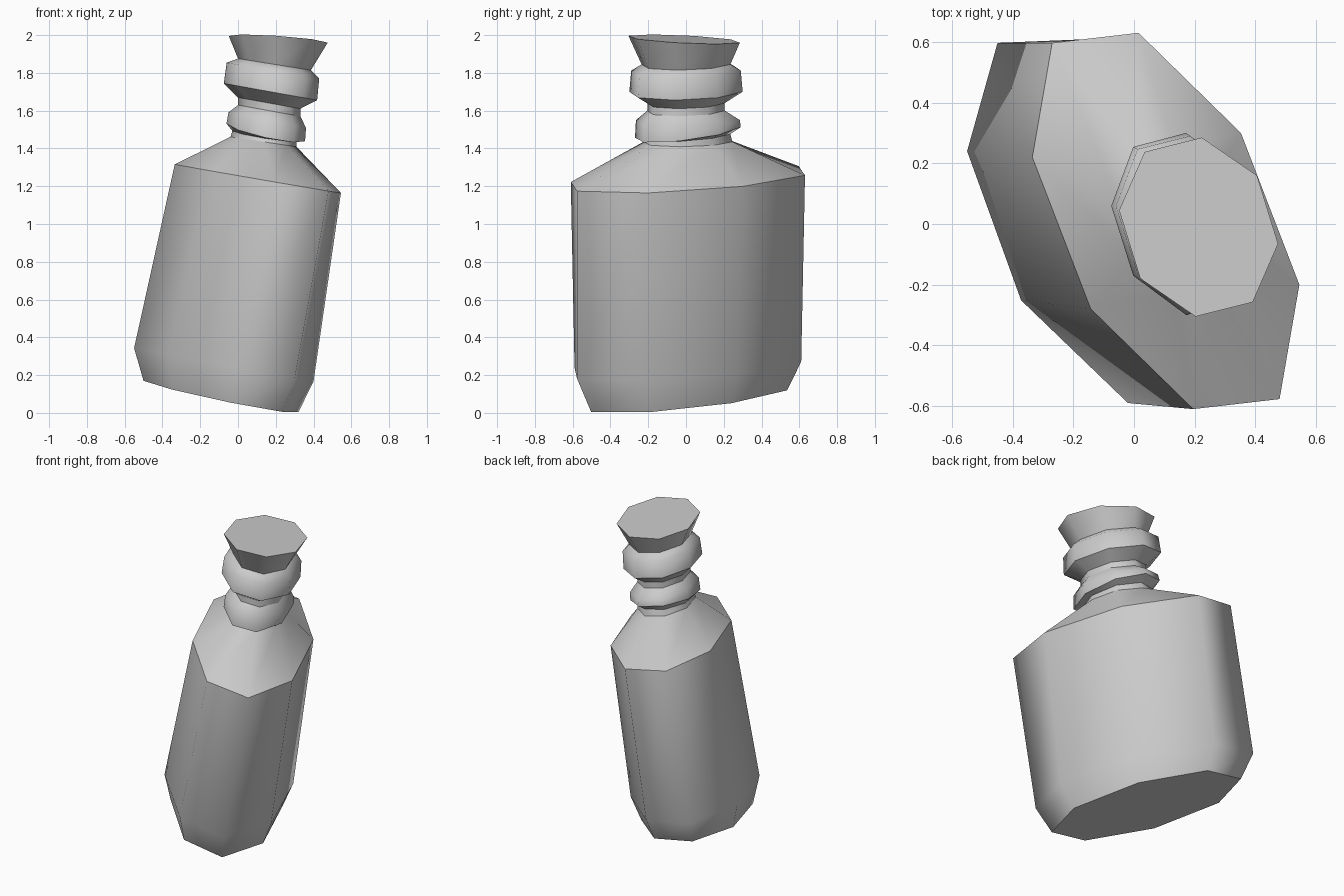
import bpy, bmesh, math

if "Cube" in bpy.data.objects:
    bpy.data.objects.remove(bpy.data.objects["Cube"])

SIDES = 8

glass = bpy.data.materials.new("plain_grey")
glass.diffuse_color = (0.6, 0.6, 0.6, 1)
glass.use_nodes = True
glass.node_tree.nodes["Principled BSDF"].inputs["Base Color"].default_value = glass.diffuse_color


def loft(name, rings, cap_bottom=False, cap_top=False):
    """Skin tilted oval rings: (centre, u half-axis, v half-axis, x slope, y slope, sharp)."""
    bm = bmesh.new()
    loops = []
    for (cx, cy, cz), u, v, sx, sy, sharp in rings:
        loop = []
        for k in range(SIDES):
            t = 2 * math.pi * k / SIDES
            dx = u[0] * math.cos(t) + v[0] * math.sin(t)
            dy = u[1] * math.cos(t) + v[1] * math.sin(t)
            loop.append(bm.verts.new((cx + dx, cy + dy, max(0, cz + sx * dx + sy * dy))))
        loops.append(loop)
    for a, b in zip(loops, loops[1:]):
        for k in range(SIDES):
            n = (k + 1) % SIDES
            bm.faces.new((a[k], a[n], b[n], b[k])).smooth = True
    if cap_bottom:
        bm.faces.new(loops[0][::-1])
    if cap_top:
        bm.faces.new(loops[-1])
    # crisp creases on the chosen rings
    for loop, ring in zip(loops, rings):
        if ring[5]:
            for k in range(SIDES):
                e = bm.edges.get((loop[k], loop[(k + 1) % SIDES]))
                e.smooth = False
    mesh = bpy.data.meshes.new(name)
    bm.to_mesh(mesh)
    bm.free()
    mesh.materials.append(glass)
    obj = bpy.data.objects.new(name, mesh)
    bpy.context.collection.objects.link(obj)
    return obj


def neck_ring(x, y, z, rx, ry, sx=-0.18, sy=0.0, sharp=True):
    return ((x, y, z), (rx, -0.24 * rx), (0.0, ry), sx, sy, sharp)


neck_base = neck_ring(0.135, 0.01, 1.435, 0.175, 0.235, -0.15)

# flattened, leaning body with bevelled base and sloping shoulder
loft("bottle_body", [
    ((-0.09, 0.01, 0.087), (0.41, -0.20), (-0.048, 0.525), -0.18, 0.045, True),
    ((-0.075, 0.01, 0.255), (0.475, -0.23), (-0.055, 0.60), -0.18, 0.01, False),
    ((0.105, 0.01, 1.24), (0.44, -0.21), (-0.09, 0.62), -0.17, 0.004, True),
    neck_base,
], cap_bottom=True)

# neck with two collars and a flared stopper
loft("bottle_neck", [
    neck_base,
    neck_ring(0.140, 0.01, 1.465, 0.170, 0.225, -0.15, 0.05),
    neck_ring(0.147, 0.01, 1.485, 0.208, 0.28, -0.2, 0.10),
    neck_ring(0.155, 0.01, 1.550, 0.205, 0.275, -0.2, 0.0, False),
    neck_ring(0.165, 0.0, 1.600, 0.165, 0.205),
    neck_ring(0.165, 0.0, 1.640, 0.165, 0.205),
    neck_ring(0.172, 0.0, 1.700, 0.247, 0.30),
    neck_ring(0.185, 0.0, 1.812, 0.245, 0.29, -0.17, 0.0, False),
    neck_ring(0.193, 0.0, 1.845, 0.193, 0.235, -0.16),
    ((0.213, -0.01, 1.978), (0.262, -0.055), (0.01, 0.295), -0.08, -0.06, True),
], cap_top=True)
